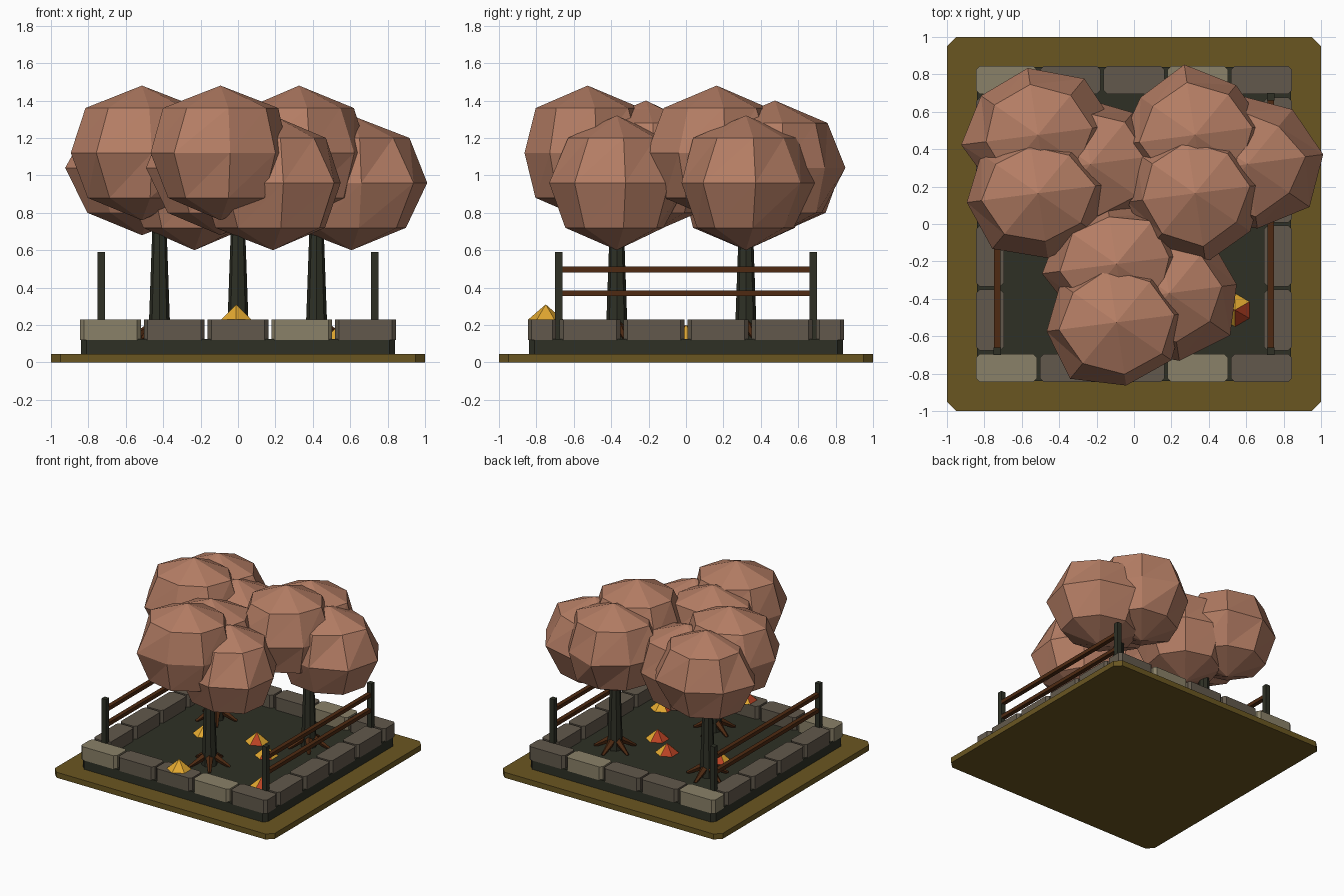
import bpy, bmesh, math, random
from mathutils import Vector

if "Cube" in bpy.data.objects:
    bpy.data.objects.remove(bpy.data.objects["Cube"])

random.seed(4)


def mat(name, r, g, b):
    m = bpy.data.materials.new(name)
    lin = [((c / 255 + 0.055) / 1.055) ** 2.4 for c in (r, g, b)]
    m.diffuse_color = (*lin, 1)
    m.use_nodes = True
    m.node_tree.nodes["Principled BSDF"].inputs["Base Color"].default_value = m.diffuse_color
    return m


OLIVE = mat("olive_ground", 106, 86, 33)
DARK = mat("dark_bark", 46, 48, 37)
LIGHT = mat("light_stone", 138, 129, 104)
STONE = mat("dark_stone", 98, 89, 76)
LEAF = mat("dusty_leaf", 180, 125, 100)
BROWN = mat("brown_wood", 78, 42, 18)
GOLD = mat("golden_leaf", 226, 168, 48)
RED = mat("red_leaf", 186, 66, 36)


def finish(name, bm, *mats):
    bmesh.ops.recalc_face_normals(bm, faces=bm.faces)
    me = bpy.data.meshes.new(name)
    bm.to_mesh(me)
    bm.free()
    for m in mats:
        me.materials.append(m)
    ob = bpy.data.objects.new(name, me)
    bpy.context.collection.objects.link(ob)
    return ob


def block(name, m, centre, size, chamfer=0):
    """Box with its upright corners cut off."""
    bm = bmesh.new()
    bmesh.ops.create_cube(bm, size=1)
    for v in bm.verts:
        v.co = Vector(a * s + c for a, s, c in zip(v.co, size, centre))
    if chamfer:
        upright = [e for e in bm.edges
                   if abs(e.verts[0].co.z - e.verts[1].co.z) > 1e-4]
        bmesh.ops.bevel(bm, geom=upright, offset=chamfer, segments=1, affect='EDGES')
    return finish(name, bm, m)


def taper(bm, a, b, ra, rb, n):
    """Tapered round bar from a to b."""
    a, b = Vector(a), Vector(b)
    d = b - a
    new = bmesh.ops.create_cone(bm, cap_ends=True, segments=n, radius1=ra,
                                radius2=rb, depth=d.length)["verts"]
    q = d.to_track_quat('Z', 'Y')
    for v in new:
        v.co = q @ v.co + (a + b) / 2


# Ground plate and soil bed
block("ground_plate", OLIVE, (0, 0, 0.0225), (2, 2, 0.045), 0.05)
block("soil_bed", DARK, (0, 0, 0.0825), (1.68, 1.68, 0.085), 0.03)

# Stone border: five along front and back, four along each side
for s, label in ((-1, "front"), (1, "back")):
    for i in range(5):
        block(f"{label}_stone_{i}", LIGHT if i % 3 == 0 else STONE,
              ((i - 2) * 0.341, s * 0.77, 0.175), (0.325, 0.15, 0.11), 0.02)
for s, label in ((-1, "left"), (1, "right")):
    for i in range(4):
        block(f"{label}_stone_{i}", STONE,
              (s * 0.77, (i - 1.5) * 0.342, 0.175), (0.15, 0.325, 0.11), 0.02)
    # Fence on each side
    for y in (-0.68, 0.68):
        block(f"{label}_fence_post", DARK, (s * 0.73, y, 0.355), (0.04, 0.04, 0.47))
    for z in (0.37, 0.497):
        block(f"{label}_fence_rail", BROWN, (s * 0.73, 0, z), (0.035, 1.34, 0.03))


def crown(name, c, r, rz):
    """Low-poly leaf clump: two poles and three rings of eight points."""
    bm = bmesh.new()
    n = 8
    rings = []
    for h, w in ((-0.667, 0.75), (0, 1), (0.667, 0.75)):
        ring = []
        for k in range(n):
            a = math.radians(8) + math.tau * k / n
            q = r * w * random.uniform(0.93, 1.07)
            ring.append(bm.verts.new((c[0] + 1.06 * q * math.cos(a),
                                      c[1] + 0.97 * q * math.sin(a), c[2] + h * rz)))
        rings.append(ring)
    low = bm.verts.new((c[0], c[1], c[2] - rz))
    top = bm.verts.new((c[0], c[1], c[2] + rz))
    for k in range(n):
        j = (k + 1) % n
        bm.faces.new((low, rings[0][j], rings[0][k]))
        bm.faces.new((top, rings[2][k], rings[2][j]))
        for p, q in zip(rings, rings[1:]):
            bm.faces.new((p[k], p[j], q[j]))
            bm.faces.new((p[k], q[j], q[k]))
    finish(name, bm, LEAF)


# Three trees: trunk, spreading roots, three leaf clumps
for t, (x, y) in enumerate(((-0.42, 0.32), (0, -0.37), (0.42, 0.32))):
    bm = bmesh.new()
    taper(bm, (x, y, 0.1), (x, y, 0.95), 0.06, 0.03, 8)
    finish(f"trunk_{t}", bm, DARK)
    bm = bmesh.new()
    for k in range(5):
        a = math.tau * k / 5 + 0.3
        u, v = math.cos(a), math.sin(a)
        taper(bm, (x + 0.03 * u, y + 0.03 * v, 0.2),
              (x + 0.16 * u, y + 0.16 * v, 0.125), 0.03, 0.012, 5)
    finish(f"roots_{t}", bm, BROWN)
    for k in range(3):
        a = math.tau * k / 3
        crown(f"leaf_clump_{t}_{k}", (x + 0.187 * math.cos(a), y + 0.18 * math.sin(a),
                                      0.96 + 0.08 * k), 0.37, 0.36)

# Little heaps of fallen leaves, red and gold faces alternating
heaps = ((-0.01, -0.75, 0.228), (0.54, -0.46, 0.12), (0.26, 0, 0.12),
         (0.06, 0.16, 0.12), (-0.34, 0.05, 0.12))
for i, (x, y, z) in enumerate(heaps):
    bm = bmesh.new()
    bmesh.ops.create_cone(bm, cap_ends=True, segments=6, radius1=0.095,
                          radius2=0, depth=0.082)
    for v in bm.verts:
        v.co += Vector((x, y, z + 0.041))
    for f in bm.faces:
        m = f.calc_center_median()
        f.material_index = int(math.atan2(m.y - y, m.x - x) % math.tau / (math.tau / 6)) % 2
    finish(f"leaf_heap_{i}", bm, GOLD, RED)
